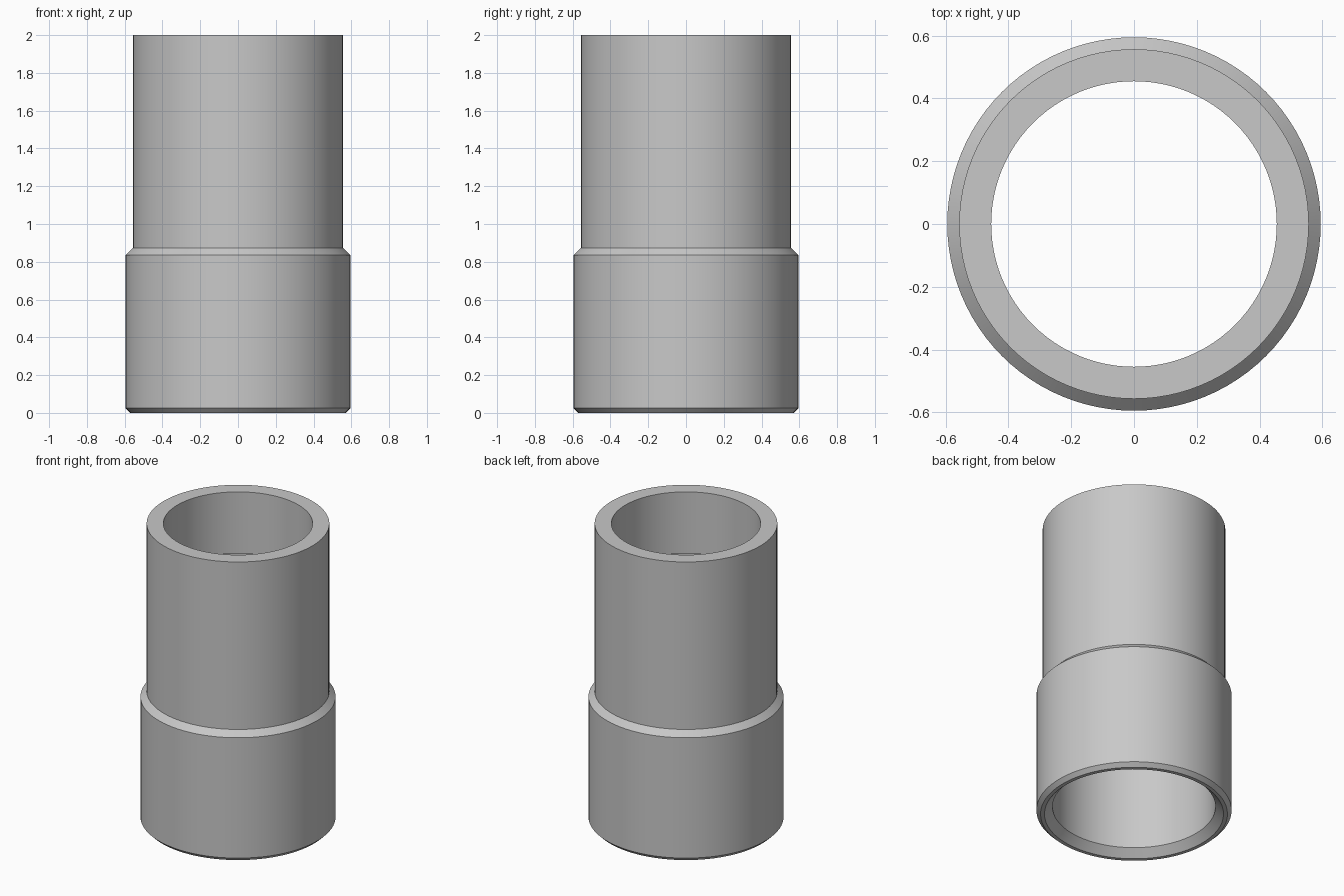
import bpy
import bmesh
from math import radians, tau

cube = bpy.data.objects.get("Cube")
if cube:
    bpy.data.objects.remove(cube, do_unlink=True)

SEGMENTS = 96

# Closed wall section as (radius, height), from the foot up the outside and down the bore
SECTION = [
    (0.57, 0.0), (0.595, 0.025), (0.595, 0.835), (0.557, 0.873), (0.557, 2.0),  # outside
    (0.455, 2.0), (0.455, 1.585), (0.497, 1.585), (0.497, 0.05), (0.546, 0.0),  # bore and socket
]


def make_material(name, color):
    mat = bpy.data.materials.new(name)
    mat.use_nodes = True
    mat.diffuse_color = color
    mat.node_tree.nodes["Principled BSDF"].inputs["Base Color"].default_value = color
    return mat


def lathe(name, section, mat):
    """Spin a closed section around the z axis."""
    bm = bmesh.new()
    verts = [bm.verts.new((r, 0, z)) for r, z in section]
    edges = [bm.edges.new((v, verts[i - 1])) for i, v in enumerate(verts)]
    bmesh.ops.spin(bm, geom=verts + edges, cent=(0, 0, 0), axis=(0, 0, 1),
                   angle=tau, steps=SEGMENTS, use_merge=True)
    bmesh.ops.remove_doubles(bm, verts=bm.verts, dist=0.0001)
    bmesh.ops.recalc_face_normals(bm, faces=bm.faces)
    mesh = bpy.data.meshes.new(name)
    bm.to_mesh(mesh)
    bm.free()
    mesh.materials.append(mat)
    obj = bpy.data.objects.new(name, mesh)
    bpy.context.collection.objects.link(obj)
    return obj


# Stepped pipe sleeve
gray = make_material("light gray", (0.58, 0.58, 0.58, 1))
sleeve = lathe("pipe_sleeve", SECTION, gray)

bpy.ops.object.select_all(action="DESELECT")
sleeve.select_set(True)
bpy.context.view_layer.objects.active = sleeve
bpy.ops.object.shade_smooth_by_angle(angle=radians(30))
